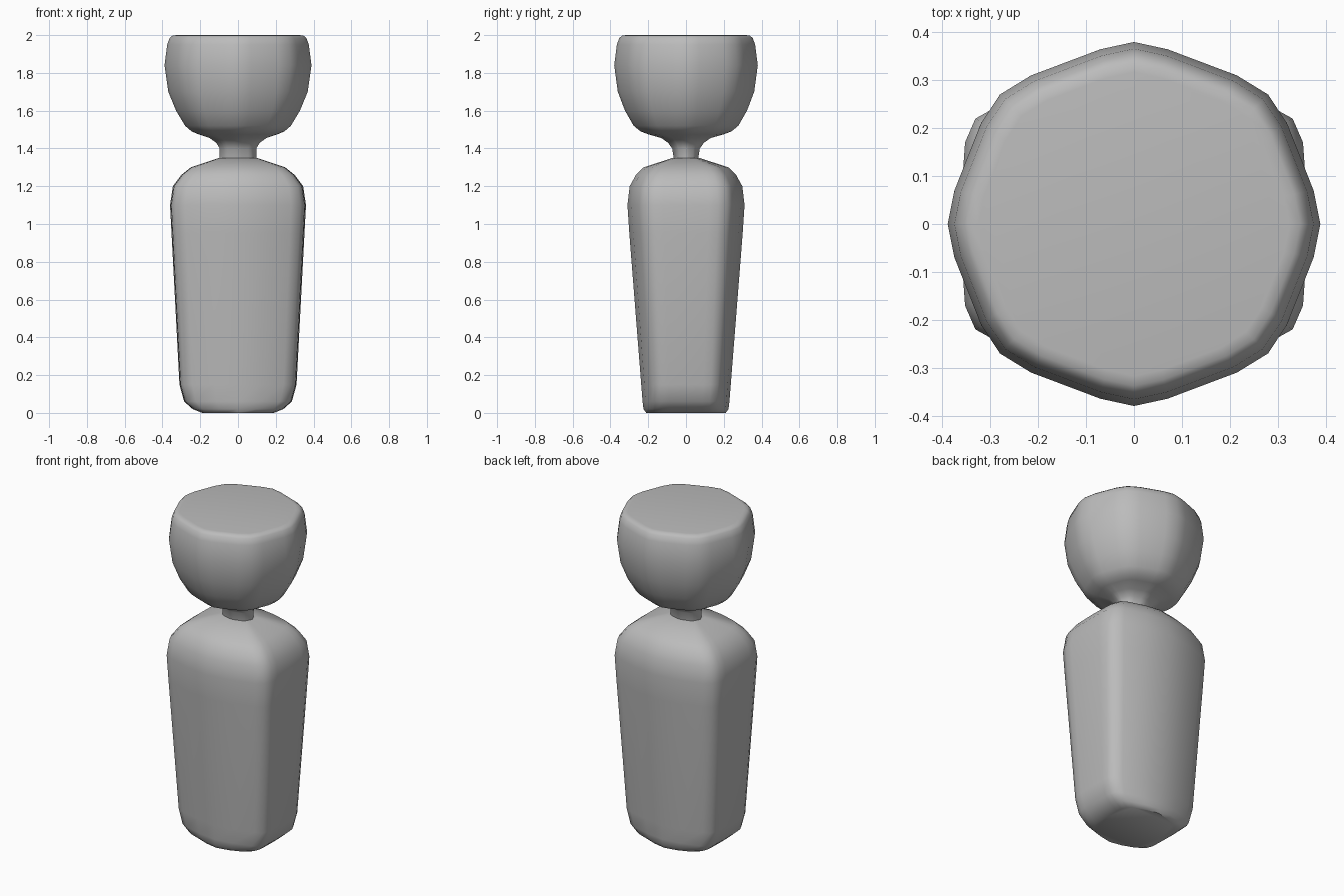
import bpy
import bmesh
import math

cube = bpy.data.objects.get("Cube")
if cube:
    bpy.data.objects.remove(cube, do_unlink=True)

grey = bpy.data.materials.new("plain grey")
grey.use_nodes = True
colour = (0.5, 0.5, 0.5, 1)
grey.diffuse_color = colour
shader = next(n for n in grey.node_tree.nodes if n.type == "BSDF_PRINCIPLED")
shader.inputs["Base Color"].default_value = colour


def full_section(quarter):
    """Mirror a quarter outline, from +x to +y, into a closed loop."""
    half = quarter + [(-x, y) for x, y in reversed(quarter[:-1])]
    return half + [(-x, -y) for x, y in half[1:-1]]


def loft(name, section, rings):
    """Skin the section through rings of (z, half width, half depth)."""
    bm = bmesh.new()
    loops = [[bm.verts.new((x * rx, y * ry, z)) for x, y in section]
             for z, rx, ry in rings]
    n = len(section)
    for low, high in zip(loops, loops[1:]):
        for i in range(n):
            j = (i + 1) % n
            bm.faces.new((low[i], low[j], high[j], high[i]))
    bm.faces.new(loops[0][::-1])
    bm.faces.new(loops[-1])
    bmesh.ops.recalc_face_normals(bm, faces=bm.faces)
    mesh = bpy.data.meshes.new(name)
    bm.to_mesh(mesh)
    bm.free()
    mesh.materials.append(grey)
    obj = bpy.data.objects.new(name, mesh)
    bpy.context.collection.objects.link(obj)
    bpy.ops.object.select_all(action="DESELECT")
    obj.select_set(True)
    bpy.context.view_layer.objects.active = obj
    bpy.ops.object.shade_smooth_by_angle(angle=math.radians(50))
    return obj


# Tapered body: flat sides, bowed front and back, sloping shoulders
body_section = full_section([(1, 0), (0.99, 0.39), (0.98, 0.55), (0.92, 0.71),
                             (0.78, 0.80), (0.4, 0.93), (0, 1)])
loft("body", body_section, [
    (0, 0.19, 0.21), (0.02, 0.24, 0.225), (0.06, 0.285, 0.23),
    (0.15, 0.31, 0.237), (0.95, 0.352, 0.3), (1.1, 0.36, 0.31),
    (1.2, 0.345, 0.298), (1.26, 0.3, 0.265), (1.3, 0.25, 0.225),
    (1.35, 0.1, 0.07)])

# Head with its flared neck: soft octagonal bowl with a flat top
head_section = full_section([(1, 0), (0.964, 0.184), (0.823, 0.55),
                             (0.72, 0.711), (0.553, 0.816), (0.18, 0.96), (0, 1)])
loft("head_and_neck", head_section, [
    (1.33, 0.097, 0.062), (1.4, 0.097, 0.073), (1.43, 0.115, 0.095),
    (1.455, 0.15, 0.13), (1.475, 0.21, 0.2), (1.49, 0.245, 0.24),
    (1.52, 0.28, 0.277), (1.6, 0.328, 0.323), (1.7, 0.369, 0.361),
    (1.84, 0.389, 0.38), (1.95, 0.375, 0.366), (1.985, 0.362, 0.353),
    (1.997, 0.347, 0.338), (2, 0.325, 0.317)])
